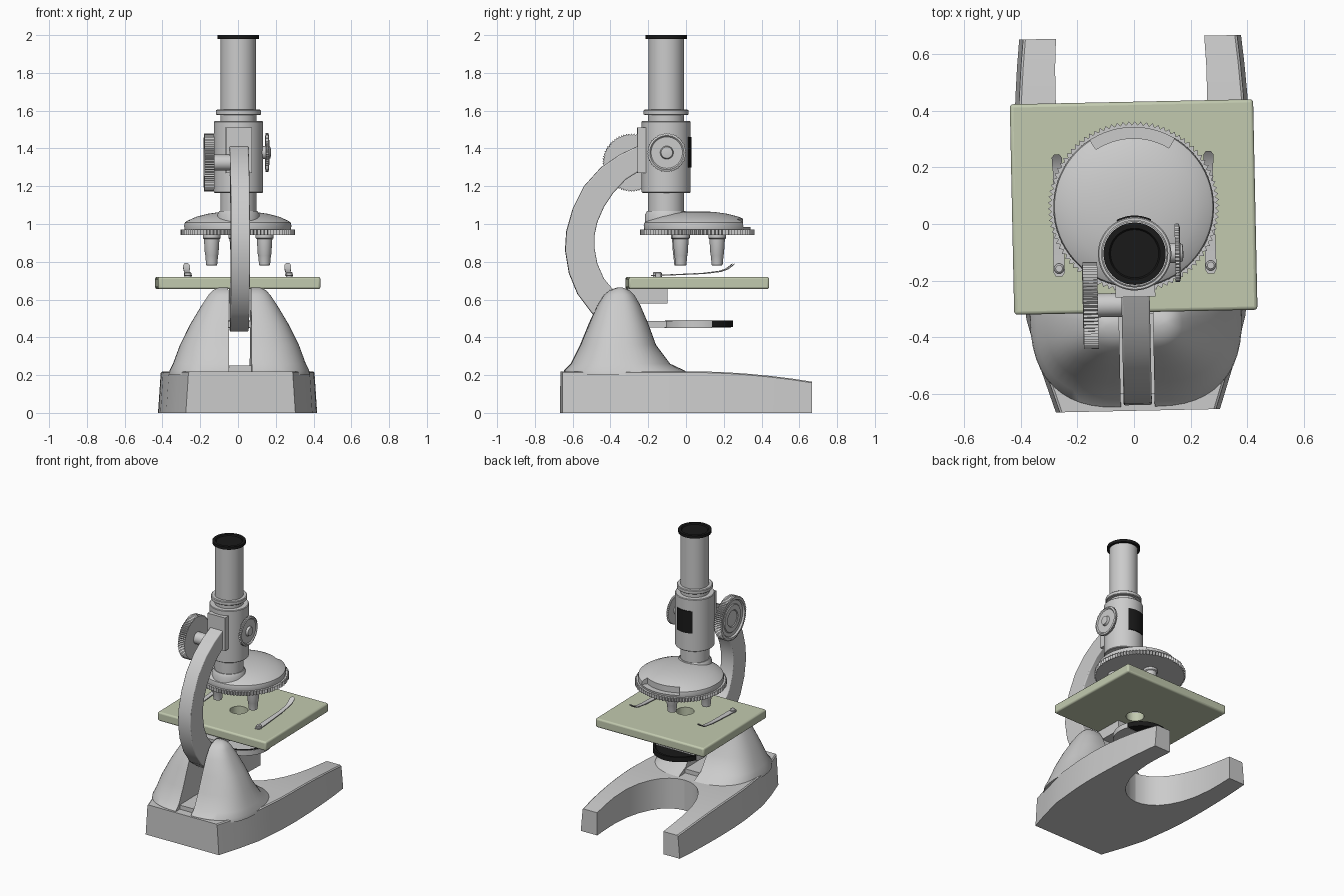
import bpy, bmesh
from math import sin, cos, pi, radians
from mathutils import Matrix

if "Cube" in bpy.data.objects:
    bpy.data.objects.remove(bpy.data.objects["Cube"])


def material(name, rgb):
    m = bpy.data.materials.new(name)
    m.diffuse_color = (*rgb, 1)
    m.use_nodes = True
    m.node_tree.nodes["Principled BSDF"].inputs["Base Color"].default_value = m.diffuse_color
    return m


GREEN = material("stage_green", (0.54, 0.59, 0.43))
BLACK = material("black", (0.01, 0.01, 0.01))


def loft(name, rings, mat=None, loc=(0, 0, 0), rot=(0, 0, 0), bevel=0, mirror=False):
    """Skin equal-length rings of points and cap both ends."""
    bm = bmesh.new()
    vs = [[bm.verts.new(p) for p in r] for r in rings]
    n = len(rings[0])
    for a, b in zip(vs, vs[1:]):
        for i in range(n):
            j = (i + 1) % n
            bm.faces.new((a[i], a[j], b[j], b[i]))
    bm.faces.new(vs[0])
    bm.faces.new(vs[-1])
    bmesh.ops.recalc_face_normals(bm, faces=bm.faces)
    me = bpy.data.meshes.new(name)
    bm.to_mesh(me)
    bm.free()
    ob = bpy.data.objects.new(name, me)
    bpy.context.collection.objects.link(ob)
    ob.location, ob.rotation_euler = loc, rot
    if mat:
        me.materials.append(mat)
    if mirror:
        ob.modifiers.new("mirror", 'MIRROR')
    if bevel:
        b = ob.modifiers.new("bevel", 'BEVEL')
        b.width, b.segments = bevel, 3
    return ob


def turned(name, profile, loc, n=48, mat=None, rot=(0, 0, 0)):
    """Lathe (radius, height[, tooth depth]) points around local z."""
    rings = []
    for r, z, *d in profile:
        d = d[0] if d else 0
        rings.append([((r - d * (i % 2)) * cos(2 * pi * i / n),
                       (r - d * (i % 2)) * sin(2 * pi * i / n), z) for i in range(n)])
    return loft(name, rings, mat, loc, rot)


def prism(name, outline, z0, z1, **kw):
    return loft(name, [[(x, y, z) for x, y in outline] for z in (z0, z1)], **kw)


def box(name, x0, x1, y0, y1, z0, z1, **kw):
    return prism(name, [(x0, y0), (x1, y0), (x1, y1), (x0, y1)], z0, z1, **kw)


def arc(r, a0, a1, n=24, cx=0, cy=0):
    return [(cx + r * cos(radians(a0 + (a1 - a0) * i / n)),
             cy + r * sin(radians(a0 + (a1 - a0) * i / n))) for i in range(n + 1)]


def cut(ob, cutter):
    b = ob.modifiers.new("cut", 'BOOLEAN')
    b.operation, b.object, b.solver = 'DIFFERENCE', cutter, 'EXACT'
    cutter.hide_render = True
    cutter.hide_set(True)


# Horseshoe base: rows of (y, inner x, outer x)
rows = [(-.66, 0, .29), (-.5, 0, .342), (-.33, 0, .387), (-.1, 0, .413), (.015, 0, .419),
        (.022, .05, .419), (.045, .1, .42), (.08, .145, .42), (.14, .19, .42),
        (.22, .228, .419), (.32, .255, .416), (.45, .268, .41), (.56, .267, .402), (.66, .262, .392)]
rings = []
for y, xi, xo in rows:
    top = .22 - .055 * (max(y, 0) / .66) ** 2
    rings.append([(xi, y, 0), (xo, y, 0), (xo - .014, y, top - .006), (xo - .022, y, top), (xi, y, top)])
loft("base", rings, mirror=True)

# Twin pillars: levels of (z, back y, front y, outer x)
levels = [(.2, -.65, .02, .375), (.225, -.645, -.01, .37), (.26, -.61, -.085, .352),
          (.36, -.56, -.16, .315), (.47, -.515, -.2, .26), (.57, -.47, -.243, .2),
          (.625, -.435, -.275, .163), (.65, -.405, -.3, .14), (.663, -.365, -.335, .11)]
rings = []
for z, yb, yf, xo in levels:
    ring = []
    for i in range(25):
        t = pi * i / 24
        c = cos(t)
        ring.append((.06 + (xo - .06) * max(sin(t), 0) ** .8,
                     (yb + yf) / 2 - (yf - yb) / 2 * (abs(c) ** .8) * (1 if c > 0 else -1), z))
    rings.append(ring)
loft("pillar", rings, mirror=True)
box("slot_floor", -.065, .065, -.6, -.08, .2, .25)

# Curved arm
outer = [(-.24, 1.42), (-.35, 1.368), (-.45, 1.3), (-.54, 1.2), (-.6, 1.08), (-.634, .96), (-.64, .86),
         (-.62, .74), (-.575, .63), (-.5, .53), (-.4, .455), (-.28, .43)]
inner = [(-.24, 1.285), (-.32, 1.235), (-.385, 1.165), (-.435, 1.09), (-.47, 1.01), (-.485, .94),
         (-.485, .87), (-.47, .79), (-.435, .71), (-.385, .65), (-.32, .615), (-.26, .6)]
loft("arm", [[(-.05, *o), (.05, *o), (.05, *i), (-.05, *i)] for o, i in zip(outer, inner)], bevel=.006)
box("arm_plate", -.07, .07, -.258, -.17, 1.27, 1.51)
box("stage_bracket", -.05, .05, -.36, -.1, .58, .658)

# Stage with light hole
stage = box("stage", -.43, .43, -.312, .432, .655, .72, mat=GREEN, bevel=.012)
cut(stage, turned("stage_hole_cutter", [(.06, .5), (.06, .9)], (0, .01, 0)))

# Spring clips and their screws
path = [(-.18, .724, .012), (-.165, .724, .02), (-.1, .727, .02), (0, .731, .017), (.1, .736, .015),
        (.18, .746, .014), (.215, .758, .017), (.24, .776, .018), (.252, .787, .009)]
for side, x in (("left", -.268), ("right", .268)):
    loft("clip_" + side, [[(x - w, y, z), (x + w, y, z), (x + w, y, z + .006), (x - w, y, z + .006)]
                          for y, z, w in path])
    turned("clip_screw_" + side, [(.018, .71), (.018, .74), (.012, .746)], (x, -.152, 0), 20)

# Diaphragm under the stage
turned("diaphragm", [(.16, .452), (.18, .455), (.18, .489), (.165, .489), (.16, .484)], (0, .07, 0), mat=BLACK)
prism("diaphragm_holder", arc(.185, 160, 380, 40, 0, .07), .45, .487)
box("diaphragm_bracket", -.06, .06, -.32, -.08, .452, .487)

# Body tube and eyepiece
TUBE = (0, -.105, 0)
turned("nose_collar", [(.112, .99), (.112, 1.05), (.1, 1.07)], TUBE)
turned("lower_tube", [(.095, 1.06), (.095, 1.17)], TUBE)
turned("body_tube", [(.126, 1.165), (.13, 1.169), (.13, 1.541), (.126, 1.545)], TUBE)
turned("neck", [(.095, 1.54), (.095, 1.58)], TUBE)
turned("tube_ring", [(.114, 1.577), (.119, 1.581), (.119, 1.601), (.114, 1.605)], TUBE)
turned("eyepiece_tube", [(.094, 1.6), (.094, 1.985)], TUBE)
turned("eyepiece_cap", [(.11, 1.98), (.11, 2), (.09, 2), (.085, 1.992)], TUBE, mat=BLACK)
prism("front_panel", arc(.135, 63, 117, 12) + arc(.12, 117, 63, 12), 1.3, 1.46, loc=TUBE, mat=BLACK)

# Revolving nosepiece: toothed ring, notched dome, three objectives
NOSE = (0, .06, 0)
turned("nosepiece_gear", [(.303, .942, .013), (.303, .97, .013)], NOSE, 180)
dome = turned("nosepiece_dome", [(.28, .965), (.284, .99), (.28, 1.008), (.265, 1.018), (.22, 1.038),
                                 (.16, 1.054), (.09, 1.064), (.02, 1.067)], NOSE, 72)
cut(dome, prism("notch_cutter", arc(.36, 58, 122) + arc(.243, 122, 58), .985, 1.2, loc=NOSE))
for i, (x, y) in enumerate([(-.14, -.03), (.14, -.03), (0, .165)]):
    turned(f"objective_{i + 1}", [(.047, .945), (.047, .925), (.041, .92), (.036, .84), (.034, .835),
                                  (.029, .782), (.018, .78)], (x, y, 0), 32)

# Focus knob (left) with shaft, and thin dial (right)
SIDE = (0, pi / 2, 0)
turned("focus_knob", [(.154, .027, .008), (.154, -.025, .008), (.132, -.027), (.125, -.015), (.1, -.015),
                      (.095, -.02), (.06, -.02), (.055, -.015)], (-.16, -.285, 1.325), 140, rot=SIDE)
turned("focus_shaft", [(.042, -.14), (.042, .04)], (0, -.285, 1.325), 32, rot=SIDE)
turned("dial", [(.103, .143, .004), (.103, .158, .004), (.09, .162), (.083, .155), (.035, .155), (.03, .17),
                (.015, .172)], (0, -.105, 1.378), 100, rot=SIDE)
turned("dial_hub", [(.035, .1), (.035, .15)], (0, -.105, 1.378), 32, rot=SIDE)

# Smooth shading with crisp edges, then the slight turn of the whole instrument
bpy.context.view_layer.update()
turn = Matrix.Rotation(radians(1.2), 4, 'Z')
for ob in list(bpy.context.collection.objects):
    ob.matrix_world = turn @ ob.matrix_world
    if not ob.hide_render:
        bpy.ops.object.select_all(action='DESELECT')
        ob.select_set(True)
        bpy.context.view_layer.objects.active = ob
        bpy.ops.object.shade_smooth_by_angle(angle=radians(32))
